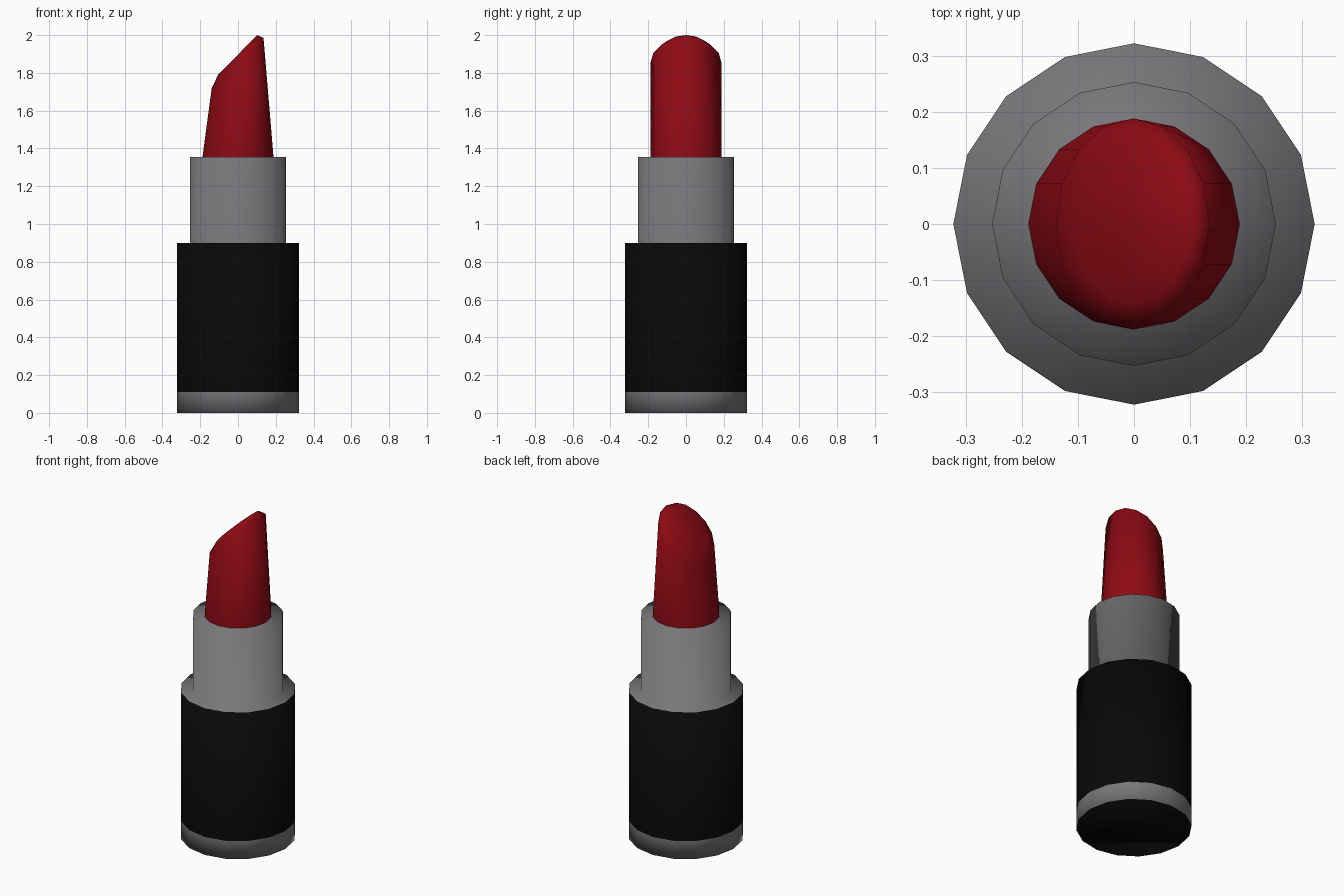
import bpy, bmesh, math

if "Cube" in bpy.data.objects:
    bpy.data.objects.remove(bpy.data.objects["Cube"])

SIDES = 16


def material(name, rgb):
    m = bpy.data.materials.new(name)
    m.diffuse_color = (*rgb, 1)
    m.use_nodes = True
    m.node_tree.nodes["Principled BSDF"].inputs["Base Color"].default_value = m.diffuse_color
    return m


def ring(rx, ry, z, cx=0.0, slope=0.0):
    """Elliptical ring of points; slope tilts it upward along +x."""
    pts = []
    for i in range(SIDES):
        a = 2 * math.pi * i / SIDES
        x = rx * math.cos(a)
        pts.append((cx + x, ry * math.sin(a), z + slope * x))
    return pts


def loft(name, rings, mats, bands=None, base_slot=None, cap_end=False):
    """Skin a stack of rings; bands maps a segment index to a material slot."""
    bm = bmesh.new()
    loops = [[bm.verts.new(p) for p in r] for r in rings]
    for s, (lo, hi) in enumerate(zip(loops, loops[1:])):
        for i in range(SIDES):
            j = (i + 1) % SIDES
            f = bm.faces.new((lo[i], lo[j], hi[j], hi[i]))
            f.material_index = (bands or {}).get(s, 0)
    if base_slot is not None:
        bm.faces.new(loops[0][::-1]).material_index = base_slot
    if cap_end:
        bm.faces.new(loops[-1])
    for f in bm.faces:
        f.smooth = True
    me = bpy.data.meshes.new(name)
    bm.to_mesh(me)
    bm.free()
    for m in mats:
        me.materials.append(m)
    ob = bpy.data.objects.new(name, me)
    bpy.context.collection.objects.link(ob)
    return ob


grey = material("grey_metal", (0.19, 0.182, 0.194))
black = material("black_plastic", (0.0025, 0.0025, 0.0025))
red = material("red_wax", (0.27, 0.003, 0.007))

# Case: grey foot band, black sleeve and underside, stepped grey inner tube,
# ending in a collar hidden inside the wax
profile = [(0.322, 0.0), (0.322, 0.11), (0.322, 0.9), (0.253, 0.9),
           (0.253, 1.355), (0.188, 1.355), (0.18, 1.4)]
loft("case", [ring(r, r, z) for r, z in profile], [grey, black],
     bands={1: 1}, base_slot=1)

# Wax stick: round base narrowing in x to a slanted, bevelled tip
loft("wax_stick", [
    ring(0.188, 0.188, 1.355),
    ring(0.137, 0.188, 1.853, cx=-0.002, slope=0.97),
    ring(0.103, 0.142, 1.895, cx=-0.002, slope=1.02),
], [red], cap_end=True)
